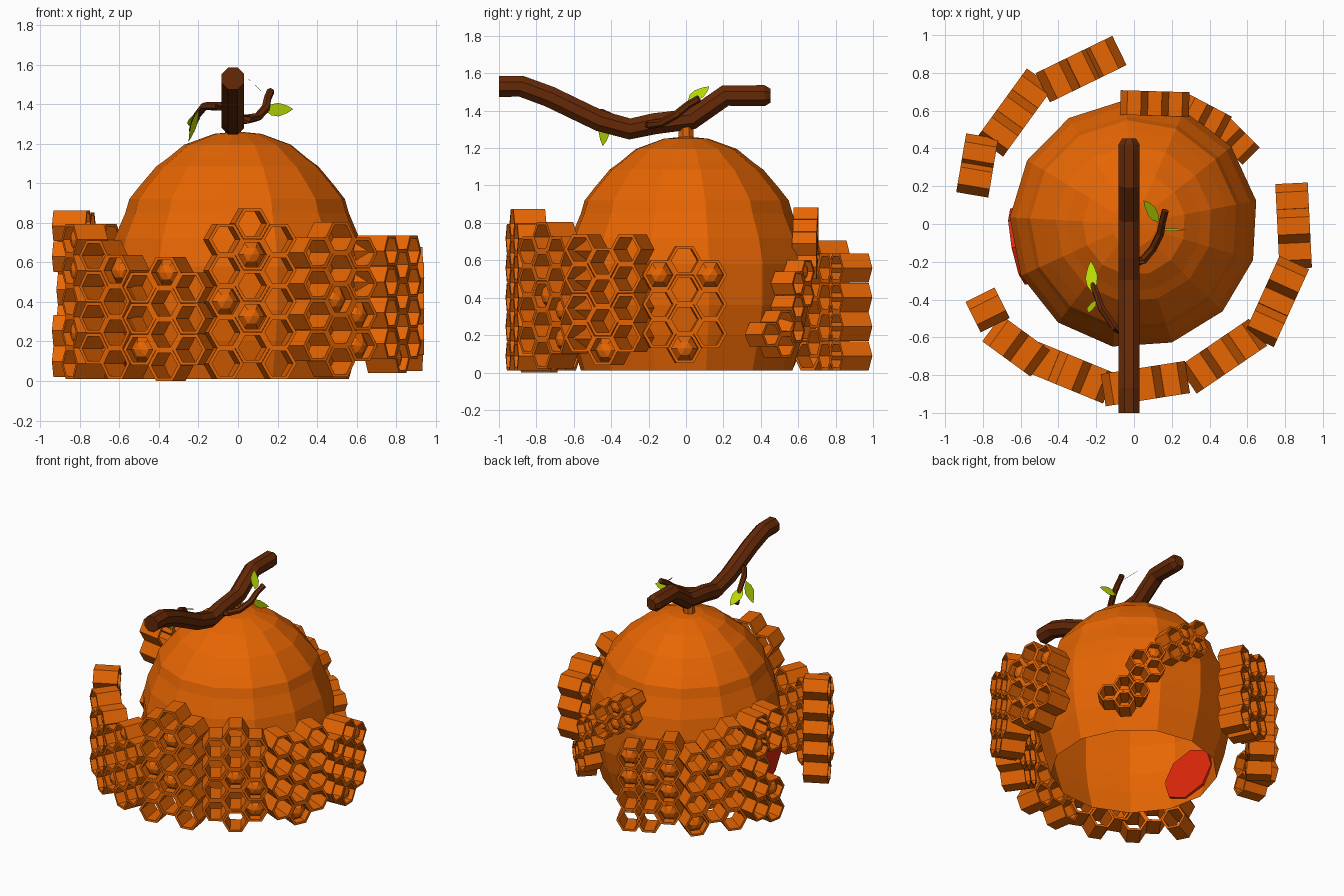
import bpy, bmesh, math, random
from mathutils import Vector

if "Cube" in bpy.data.objects:
    bpy.data.objects.remove(bpy.data.objects["Cube"])

random.seed(4)


def material(name, rgb):
    m = bpy.data.materials.new(name)
    m.diffuse_color = (*rgb, 1)
    m.use_nodes = True
    m.node_tree.nodes["Principled BSDF"].inputs["Base Color"].default_value = m.diffuse_color
    return m


HONEY = material("honey_orange", (0.82, 0.135, 0.001))
BARK = material("bark_brown", (0.13, 0.022, 0.002))
LEAF = material("leaf_green", (0.50, 0.72, 0.001))
RED = material("entrance_red", (0.74, 0.022, 0.003))


def finish(name, bm, mat, fix=True):
    if fix:
        bmesh.ops.recalc_face_normals(bm, faces=bm.faces)
    me = bpy.data.meshes.new(name)
    bm.to_mesh(me)
    bm.free()
    me.materials.append(mat)
    ob = bpy.data.objects.new(name, me)
    bpy.context.collection.objects.link(ob)
    return ob


def bridge(bm, a, b):
    n = len(a)
    for i in range(n):
        bm.faces.new((a[i], a[(i + 1) % n], b[(i + 1) % n], b[i]))


# Hive: thirteen-sided dome, open underneath
SIDES, START = 13, math.radians(10.8)
PROFILE = [(0.565, 0.01), (0.62, 0.2), (0.65, 0.36), (0.652, 0.58), (0.62, 0.72),
           (0.565, 0.85), (0.545, 0.92), (0.49, 0.99), (0.41, 1.085),
           (0.355, 1.125), (0.27, 1.195), (0.12, 1.25)]
bm = bmesh.new()
rings = []
for r, z in PROFILE:
    rings.append([bm.verts.new((1.01 * r * math.cos(START + i * math.tau / SIDES),
                                1.01 * r * math.sin(START + i * math.tau / SIDES), z))
                  for i in range(SIDES)])
for a, b in zip(rings, rings[1:]):
    bridge(bm, a, b)
tip = bm.verts.new((0, 0, 1.262))
for i in range(SIDES):
    bm.faces.new((rings[-1][i], rings[-1][(i + 1) % SIDES], tip))
finish("hive_dome", bm, HONEY, fix=False)

# Entrance: red plug set through the wall on the left side
ang, tilt = math.radians(191), math.radians(9)
axis = Vector((math.cos(ang) * math.cos(tilt), math.sin(ang) * math.cos(tilt), -math.sin(tilt)))
bpy.ops.mesh.primitive_cylinder_add(vertices=8, radius=0.205, depth=0.045,
                                    location=(0.606 * math.cos(ang), 0.606 * math.sin(ang), 0.25))
door = bpy.context.object
door.name = "hive_entrance"
door.rotation_mode = 'QUATERNION'
door.rotation_quaternion = axis.to_track_quat('Z', 'Y')
door.data.materials.append(RED)


# Tubes for the branch, the twigs and the stem
def tube(name, points, radii, sides, mat=BARK):
    pts = [Vector(p) for p in points]
    bm = bmesh.new()
    loops = []
    for i, p in enumerate(pts):
        d = (pts[min(i + 1, len(pts) - 1)] - pts[max(i - 1, 0)]).normalized()
        ref = Vector((1, 0, 0)) if abs(d.x) < 0.85 else Vector((0, 0, 1))
        u = (ref - d * ref.dot(d)).normalized()
        v = d.cross(u)
        loops.append([bm.verts.new(p + radii[i] * (u * math.cos((k + 0.5) * math.tau / sides)
                                                   + v * math.sin((k + 0.5) * math.tau / sides)))
                      for k in range(sides)])
    for a, b in zip(loops, loops[1:]):
        bridge(bm, a, b)
    bm.faces.new(loops[0])
    bm.faces.new(loops[-1])
    return finish(name, bm, mat)


BX = -0.026
path = [(-1, 1.53), (-0.88, 1.53), (-0.73, 1.475), (-0.46, 1.345), (-0.3, 1.302),
        (-0.17, 1.33), (0.03, 1.355), (0.21, 1.48), (0.42, 1.48), (0.452, 1.48)]
tube("main_branch", [(BX, y, z) for y, z in path], [0.061] * 9 + [0.04], 8)
tube("left_twig", [(BX, -0.59, 1.39), (-0.10, -0.55, 1.39), (-0.17, -0.45, 1.39),
                   (-0.21, -0.34, 1.34), (-0.235, -0.27, 1.265)],
     [0.024, 0.022, 0.02, 0.018, 0.015], 6)
tube("right_twig", [(BX, -0.22, 1.32), (0.05, -0.19, 1.325), (0.10, -0.13, 1.335),
                    (0.14, -0.05, 1.38), (0.15, 0.01, 1.43), (0.165, 0.07, 1.465)],
     [0.026, 0.024, 0.022, 0.022, 0.02, 0.02], 6)
tube("hanging_stem", [(BX, 0, 1.22), (BX, 0, 1.33)], [0.042, 0.042], 8, HONEY)


# Leaves: pointed blades from base to tip, facing a given normal
def leaf(name, base, tip, normal, width):
    a, b = Vector(base), Vector(tip)
    side = (b - a).cross(Vector(normal)).normalized() * width / 2
    bm = bmesh.new()
    outline = [(0, 0), (0.25, 0.8), (0.5, 1), (0.8, 0.55), (1, 0),
               (0.8, -0.55), (0.5, -1), (0.25, -0.8)]
    bm.faces.new([bm.verts.new(a.lerp(b, t) + side * s) for t, s in outline])
    finish(name, bm, LEAF, fix=False)


leaf("left_leaf_flat", (-0.22, -0.365, 1.35), (-0.23, -0.195, 1.28), (-0.4, 0.3, 1), 0.07)
leaf("left_leaf_hanging", (-0.20, -0.43, 1.37), (-0.25, -0.445, 1.21), (1, -0.5, -0.3), 0.07)
leaf("right_leaf_side", (0.13, -0.03, 1.37), (0.28, -0.03, 1.375), (0, 1, 0.2), 0.07)
leaf("right_leaf_up", (0.135, 0.01, 1.45), (0.05, 0.125, 1.53), (0.7, 0, 0.7), 0.07)


# Honeycomb: open six-sided tubes stacked in columns, some capped with a bump
def cell(bm, c, t, n, r, depth, capped):
    up = Vector((0, 0, 1))

    def ring(rad, w):
        return [bm.verts.new(c + n * w + t * (rad * math.cos(k * math.pi / 3))
                             + up * (rad * math.sin(k * math.pi / 3))) for k in range(6)]
    h = depth / 2
    of, ob, i_f, ib = ring(r, h), ring(r, -h), ring(r * 0.8, h), ring(r * 0.8, -h)
    bridge(bm, of, ob)
    bridge(bm, of, i_f)
    bridge(bm, i_f, ib)
    bridge(bm, ib, ob)
    if capped:
        low, mid = ring(r * 0.8, h * 0.3), ring(r * 0.45, h * 0.75)
        bridge(bm, low, mid)
        top = bm.verts.new(c + n * h * 0.9)
        for k in range(6):
            bm.faces.new((mid[k], mid[(k + 1) % 6], top))


def comb(name, mid, along, ncols, stacks, r=0.0905, depth=0.172):
    t = Vector((*along, 0)).normalized()
    n = Vector((t.y, -t.x, 0))
    if n.dot(Vector((*mid, 0))) < 0:
        n = -n
    flat = r * math.sqrt(3)
    bm = bmesh.new()
    for col, bottom, count in stacks:
        for k in range(count):
            c = Vector((*mid, bottom + flat * (k + 0.5))) + t * (col - (ncols - 1) / 2) * r * 1.5
            cell(bm, c, t, n, r * 0.995, depth, random.random() < 0.2)
    finish(name, bm, HONEY)


comb("comb_front_left_end", (-0.775, -0.455), (19, -38), 1, [(0, 0.01, 5)])
comb("comb_front_left_corner", (-0.625, -0.645), (37, -27), 2, [(0, 0.085, 4), (1, 0.01, 4)])
comb("comb_front_left", (-0.34, -0.785), (73, -30), 3, [(0, 0.08, 3), (1, 0, 4), (2, 0.08, 3)])
comb("comb_front", (0.06, -0.845), (83, 13), 3, [(0, 0.01, 5), (1, 0.09, 5), (2, 0.01, 5)])
comb("comb_front_right", (0.47, -0.70), (69, 47), 3, [(0, 0.1, 4), (1, 0.02, 5), (2, 0.1, 4)])
comb("comb_right_corner", (0.755, -0.41), (35, 77), 3, [(0, 0.11, 4), (1, 0.04, 4), (2, 0.11, 4)])
comb("comb_right", (0.845, -0.01), (-4, 81), 3, [(0, 0.13, 3), (1, 0.05, 4), (2, 0.13, 3)])
comb("comb_left", (-0.83, 0.31), (10, 59), 2, [(0, 0.02, 2), (0, 0.55, 2), (1, 0.07, 5)])
comb("comb_back_left", (-0.63, 0.59), (50, 69), 3, [(0, 0.01, 5), (1, 0.09, 4), (2, 0.01, 4)])
comb("comb_back", (-0.28, 0.82), (78, 38), 3, [(0, 0.08, 4), (1, 0.01, 4), (2, 0.01, 4)])

# Small comb climbing across the back wall of the hive
comb("small_comb_upper", (0.11, 0.638), (1, -0.03), 3,
     [(0, 0.63, 2), (1, 0.565, 2), (2, 0.5, 2)], 0.073, 0.13)
comb("small_comb_middle", (0.375, 0.57), (0.19, -0.1), 2,
     [(0, 0.35, 2), (1, 0.16, 3)], 0.073, 0.13)
comb("small_comb_lower", (0.53, 0.45), (0.13, -0.13), 2,
     [(0, 0.08, 2), (1, 0.14, 1)], 0.073, 0.13)
